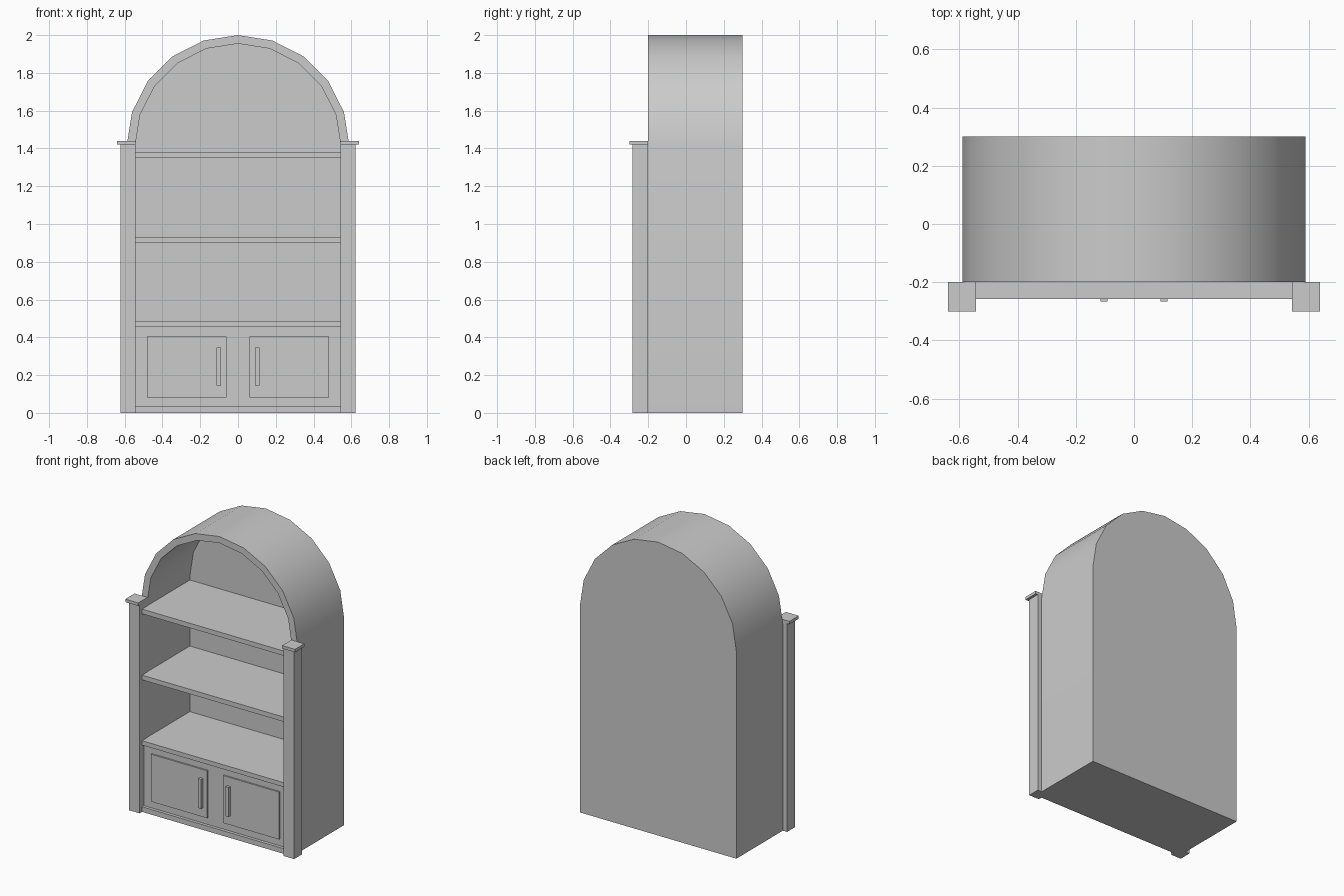
import bpy, bmesh
from math import sin, cos, pi

if "Cube" in bpy.data.objects:
    bpy.data.objects.remove(bpy.data.objects["Cube"])


def box(name, x0, x1, y0, y1, z0, z1):
    bm = bmesh.new()
    bmesh.ops.create_cube(bm, size=1)
    for v in bm.verts:
        v.co.x = x0 if v.co.x < 0 else x1
        v.co.y = y0 if v.co.y < 0 else y1
        v.co.z = z0 if v.co.z < 0 else z1
    mesh = bpy.data.meshes.new(name)
    bm.to_mesh(mesh)
    bm.free()
    obj = bpy.data.objects.new(name, mesh)
    bpy.context.collection.objects.link(obj)
    return obj


def arch_outline(radius, bottom, spring=1.41, segments=10):
    arc = [(radius * cos(pi * i / segments), spring + radius * sin(pi * i / segments))
           for i in range(segments + 1)]
    return [(-radius, bottom), (radius, bottom)] + arc


# Arched cabinet shell: hollow from the front, closed at the back and floor
outer, inner = arch_outline(0.59, 0.0), arch_outline(0.545, 0.035)
bm = bmesh.new()
loops = [[bm.verts.new((x, y, z)) for x, z in outline]
         for outline, y in ((outer, 0.3), (outer, -0.2), (inner, -0.2), (inner, 0.26))]
n = len(outer)
for a, b in zip(loops, loops[1:]):
    for i in range(n):
        j = (i + 1) % n
        bm.faces.new((a[i], a[j], b[j], b[i]))
bm.faces.new(loops[0])
bm.faces.new(loops[-1])
bmesh.ops.recalc_face_normals(bm, faces=bm.faces)
mesh = bpy.data.meshes.new("arched_shell")
bm.to_mesh(mesh)
bm.free()
shell = bpy.data.objects.new("arched_shell", mesh)
bpy.context.collection.objects.link(shell)
bpy.context.view_layer.objects.active = shell
shell.select_set(True)
bpy.ops.object.shade_smooth_by_angle(angle=pi / 6)

# Three shelves and the plinth board along the floor
for name, z0, z1 in (("lower_shelf", 0.455, 0.485), ("middle_shelf", 0.90, 0.932),
                     ("upper_shelf", 1.35, 1.382)):
    box(name, -0.545, 0.545, -0.258, 0.26, z0, z1)
box("plinth_board", -0.545, 0.545, -0.258, -0.2, 0.0, 0.035)

# Cupboard front behind the doors
box("cupboard_front", -0.545, 0.545, -0.237, -0.2, 0.035, 0.455)

# Mirrored posts, caps, doors and handles
for side, s in (("left", -1), ("right", 1)):
    def pair(name, x0, x1, *rest):
        box(f"{side}_{name}", min(s * x0, s * x1), max(s * x0, s * x1), *rest)
    pair("post", 0.543, 0.622, -0.284, -0.2, 0.0, 1.42)
    pair("post_cap", 0.543, 0.64, -0.3, -0.2, 1.42, 1.44)
    pair("door", 0.06, 0.483, -0.247, -0.237, 0.082, 0.405)
    pair("door_handle", 0.091, 0.115, -0.267, -0.247, 0.145, 0.345)
